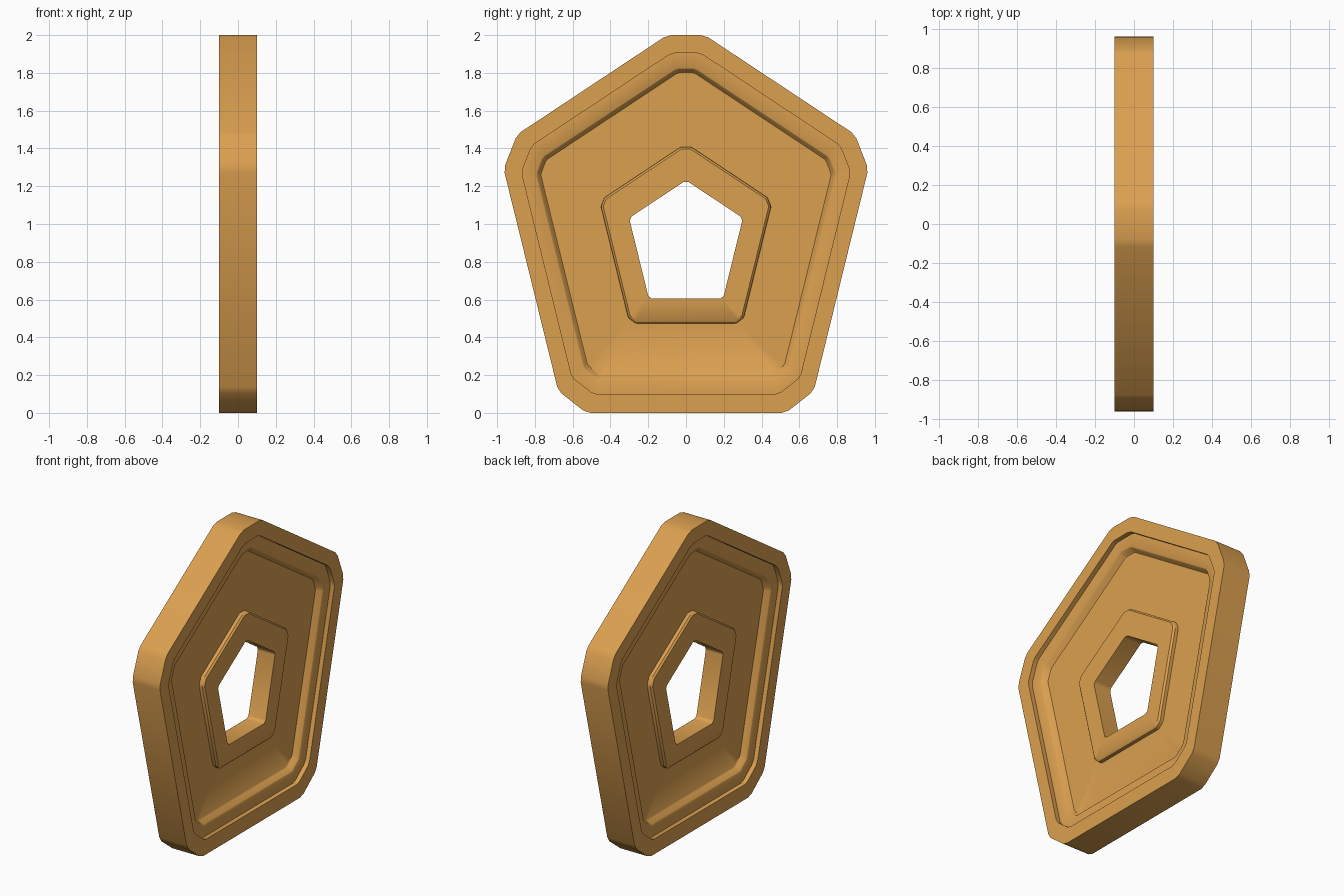
import bpy
import bmesh
from mathutils import Vector

cube = bpy.data.objects.get("Cube")
if cube:
    bpy.data.objects.remove(cube)

# Sharp corners of the full-size pentagon in the y-z plane
PENTAGON = [Vector(p) for p in ((0, 2.066), (-0.994, 1.408), (-0.648, 0), (0.648, 0), (0.994, 1.408))]


def clip_corners(points, cut):
    """Replace every corner by two points, each a distance cut along its sides."""
    clipped = []
    for i, p in enumerate(points):
        before, after = points[i - 1], points[(i + 1) % len(points)]
        clipped += [p + (q - p).normalized() * cut for q in (before, after)]
    return clipped


def outline(scale, bottom, cut):
    corners = [p * scale + Vector((0, bottom)) for p in PENTAGON]
    return clip_corners(clip_corners(corners, cut), cut * 0.18)


# Cross-section from the hole to the outer wall: scale, bottom height, corner cut, half thickness
SECTION = [
    (0.303, 0.605, 0.014, 0.063),   # hole edge
    (0.447, 0.489, 0.026, 0.063),   # hub top
    (0.460, 0.475, 0.032, 0.052),   # hub chamfer
    (0.461, 0.474, 0.032, 0.030),   # hub foot
    (0.786, 0.205, 0.050, 0.030),   # sunken panel
    (0.793, 0.198, 0.052, 0.036),   # rounded slope
    (0.808, 0.182, 0.058, 0.066),
    (0.815, 0.175, 0.060, 0.070),   # ledge
    (0.898, 0.100, 0.092, 0.070),   # rim step
    (0.898, 0.100, 0.092, 0.100),
    (1.000, 0.000, 0.120, 0.100),   # outer wall
]

bm = bmesh.new()
rings = []
for side, section in ((1, SECTION), (-1, SECTION[::-1])):
    for scale, bottom, cut, depth in section:
        rings.append([bm.verts.new((side * depth, y, z)) for y, z in outline(scale, bottom, cut)])

# Join each ring to the next, closing through the hole
for i, ring in enumerate(rings):
    following = rings[(i + 1) % len(rings)]
    for j in range(len(ring)):
        k = (j + 1) % len(ring)
        bm.faces.new((ring[j], ring[k], following[k], following[j]))
bmesh.ops.recalc_face_normals(bm, faces=bm.faces)

mesh = bpy.data.meshes.new("pentagon_plate")
bm.to_mesh(mesh)
bm.free()
plate = bpy.data.objects.new("pentagon_plate", mesh)
bpy.context.collection.objects.link(plate)

# Warm golden colour
gold = bpy.data.materials.new("golden_orange")
gold.use_nodes = True
colour = (0.71, 0.35, 0.08, 1)
gold.diffuse_color = colour
gold.node_tree.nodes["Principled BSDF"].inputs["Base Color"].default_value = colour
mesh.materials.append(gold)

bpy.ops.object.select_all(action="DESELECT")
plate.select_set(True)
bpy.context.view_layer.objects.active = plate
bpy.ops.object.shade_smooth_by_angle(angle=0.7)
